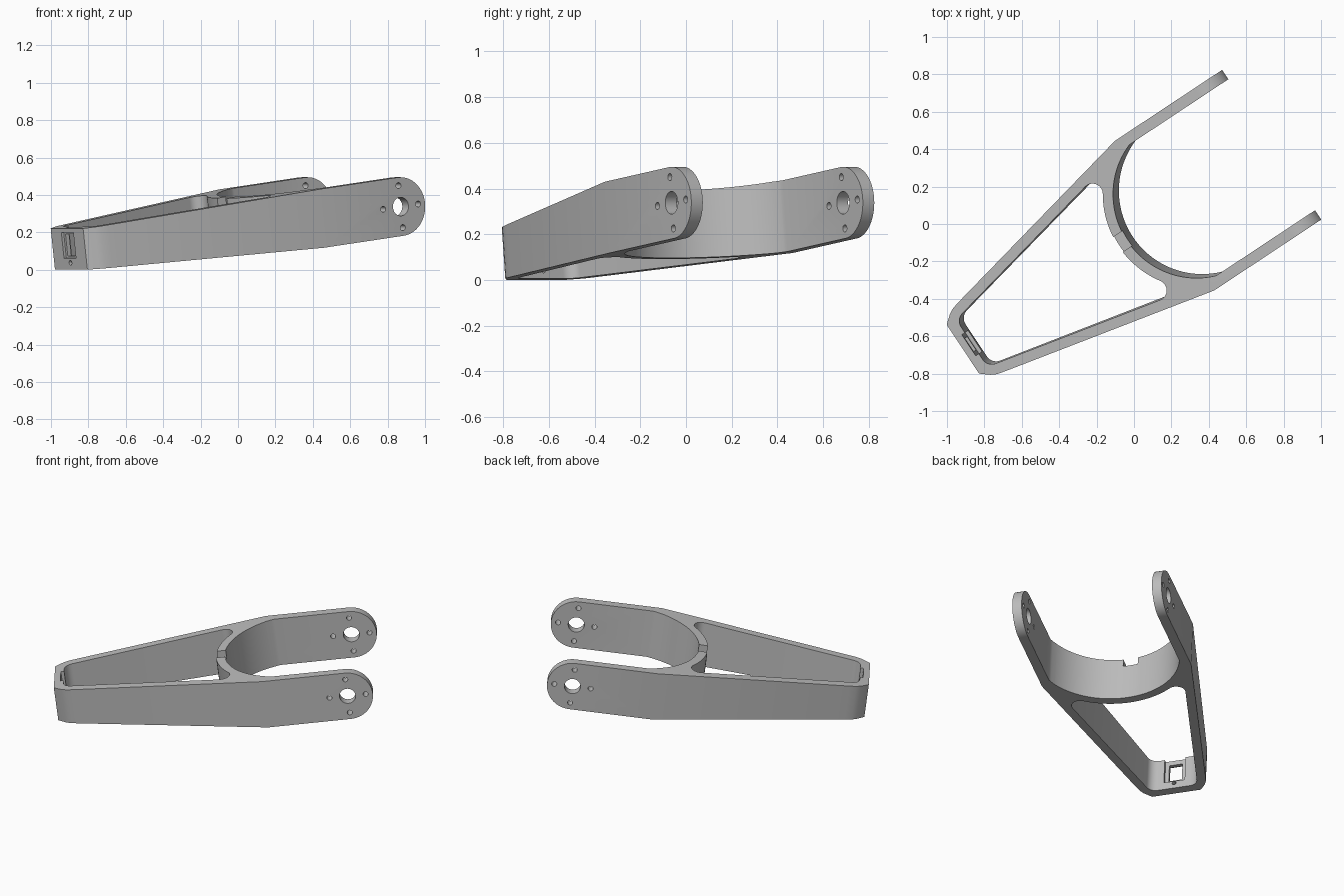
import bpy, bmesh, math
from mathutils import Matrix, Vector

cube = bpy.data.objects.get("Cube")
if cube:
    bpy.data.objects.remove(cube)

grey = bpy.data.materials.new("plain_grey")
grey.use_nodes = True
colour = (0.5, 0.5, 0.5, 1)
grey.diffuse_color = colour
grey.node_tree.nodes["Principled BSDF"].inputs["Base Color"].default_value = colour

# Fork dimensions, measured from the axle (x along the arms, y across, z up)
ARM_OUT, ARM_IN, HALF_H = 0.48, 0.42, 0.157
KNEE, BASE, BASE_H = -0.514, -1.823, 0.111
RING, R_IN, R_OUT = -0.313, 0.445, 0.50
SLOPE = 0.2167
WALL = 0.058


def arc(cx, cy, r, a0, a1, n):
    return [(cx + r * math.cos(a0 + (a1 - a0) * i / n),
             cy + r * math.sin(a0 + (a1 - a0) * i / n)) for i in range(n + 1)]


def mirrored(half):
    return half + [(x, -y) for x, y in reversed(half)]


def prism(name, points, axis, lo, hi):
    """Extrude a closed 2D profile along z (x, y points) or y (x, z points)."""
    bm = bmesh.new()
    place = (lambda p: (p[0], p[1], lo)) if axis == "z" else (lambda p: (p[0], lo, p[1]))
    face = bm.faces.new([bm.verts.new(place(p)) for p in points])
    moved = bmesh.ops.extrude_face_region(bm, geom=[face])["geom"]
    step = Vector((0, 0, hi - lo)) if axis == "z" else Vector((0, hi - lo, 0))
    bmesh.ops.translate(bm, vec=step, verts=[v for v in moved if isinstance(v, bmesh.types.BMVert)])
    bmesh.ops.recalc_face_normals(bm, faces=bm.faces)
    mesh = bpy.data.meshes.new(name)
    bm.to_mesh(mesh)
    bm.free()
    mesh.materials.append(grey)
    ob = bpy.data.objects.new(name, mesh)
    bpy.context.collection.objects.link(ob)
    return ob


def box(name, x0, x1, y0, y1, z0, z1):
    return prism(name, [(x0, y0), (x1, y0), (x1, y1), (x0, y1)], "z", z0, z1)


def combine(target, tool, operation="DIFFERENCE"):
    mod = target.modifiers.new("cut", "BOOLEAN")
    mod.operation, mod.solver, mod.object = operation, "EXACT", tool
    bpy.context.view_layer.update()
    graph = bpy.context.evaluated_depsgraph_get()
    mesh = bpy.data.meshes.new_from_object(target.evaluated_get(graph))
    target.modifiers.clear()
    target.data = mesh
    bpy.data.objects.remove(tool)


# Plan outline: base, tapering sides, arms, and the round throat between them
bend = math.acos(-math.sqrt(R_IN ** 2 - ARM_IN ** 2) / R_IN)
outer = [(0.3, ARM_OUT), (KNEE, ARM_OUT), (-1.70, 0.223), (-1.745, 0.2115),
         (-1.775, 0.196), (BASE, 0.157)]
throat = arc(RING, 0, R_IN, 2 * math.pi - bend, bend, 56)
plan = mirrored(outer) + [(0.3, -ARM_IN)] + throat + [(0.3, ARM_IN)]
fork = prism("fork_frame", plan, "z", -0.3, 0.3)

# Side profile: tapered base and rounded arm ends
tilt = (HALF_H - BASE_H) / (KNEE - BASE)
back = BASE - 0.1
side = [(back, BASE_H - 0.1 * tilt), (KNEE, HALF_H)]
side += arc(0, 0, HALF_H, math.pi / 2, 0, 24)
side = side[:-1] + [(HALF_H, 0)] + [(x, -z) for x, z in reversed(side[:-1])]
combine(fork, prism("side_profile", side, "y", -0.7, 0.7), "INTERSECT")

# Window between the sides, with filleted corners
norm = math.hypot(1, SLOPE)
inner = lambda x: ARM_OUT - WALL + SLOPE * (x - KNEE)


def ring_fillet(r):
    """Centre of the circle touching both the side wall and the ring."""
    off = inner(RING) - r * norm
    a, b, c = norm ** 2, 2 * SLOPE * off, off ** 2 - (R_OUT + r) ** 2
    d = (-b - math.sqrt(b * b - 4 * a * c)) / (2 * a)
    return RING + d, off + SLOPE * d


wall_angle = math.atan2(1, -SLOPE)
r = 0.055
fx, fy = ring_fillet(r)
to_ring = math.atan2(-fy, RING - fx)
ring_angle = math.atan2(fy, fx - RING)
r2 = 0.06
bx = BASE + WALL + r2
by = inner(bx) - r2 * norm
half = arc(RING, 0, R_OUT, math.pi - 0.01, ring_angle, 24)[:-1]
half += arc(fx, fy, r, to_ring, wall_angle, 14)
half += arc(bx, by, r2, wall_angle, math.pi, 10)
combine(fork, prism("window", mirrored(half), "z", -0.4, 0.4))

# Axle hole and four bolt holes through both arms
holes = [(0, 0, 0.05, 32)]
holes += [(0.113 * math.cos(i * math.pi / 2), 0.113 * math.sin(i * math.pi / 2), 0.016, 16)
          for i in range(4)]
for x, z, rad, n in holes:
    combine(fork, prism("hole", arc(x, z, rad, 0, 2 * math.pi, n)[:-1], "y", -0.7, 0.7))

# Cable notch in the top of the ring
combine(fork, box("notch", -0.86, -0.70, -0.038, 0.056, 0.098, 0.3))

# Socket in the base: recesses on both sides, an opening and a small hole
combine(fork, box("outer_recess", BASE - 0.1, BASE + 0.015, -0.058, 0.058, -0.05, 0.09))
combine(fork, box("inner_recess", BASE + 0.038, BASE + 0.12, -0.067, 0.067, -0.06, 0.3))
combine(fork, box("opening", BASE - 0.1, BASE + 0.12, -0.042, 0.042, -0.04, 0.08))
pin = prism("pin_hole", arc(0, 0, 0.013, 0, 2 * math.pi, 16)[:-1], "z", -0.1, 0.1)
pin.data.transform(Matrix.Translation((BASE + 0.03, 0, -0.075)) @ Matrix.Rotation(math.pi / 2, 4, "Y"))
combine(fork, pin)

# Pitch and turn the fork into place
fork.data.transform(Matrix.Translation((0.605, 0.337, 0.338))
                    @ Matrix.Rotation(math.radians(33.5), 4, "Z")
                    @ Matrix.Rotation(math.radians(-7.15), 4, "Y"))
fork.data.name = "fork_frame"

bpy.ops.object.select_all(action="DESELECT")
fork.select_set(True)
bpy.context.view_layer.objects.active = fork
bpy.ops.object.shade_smooth_by_angle(angle=math.radians(25))
